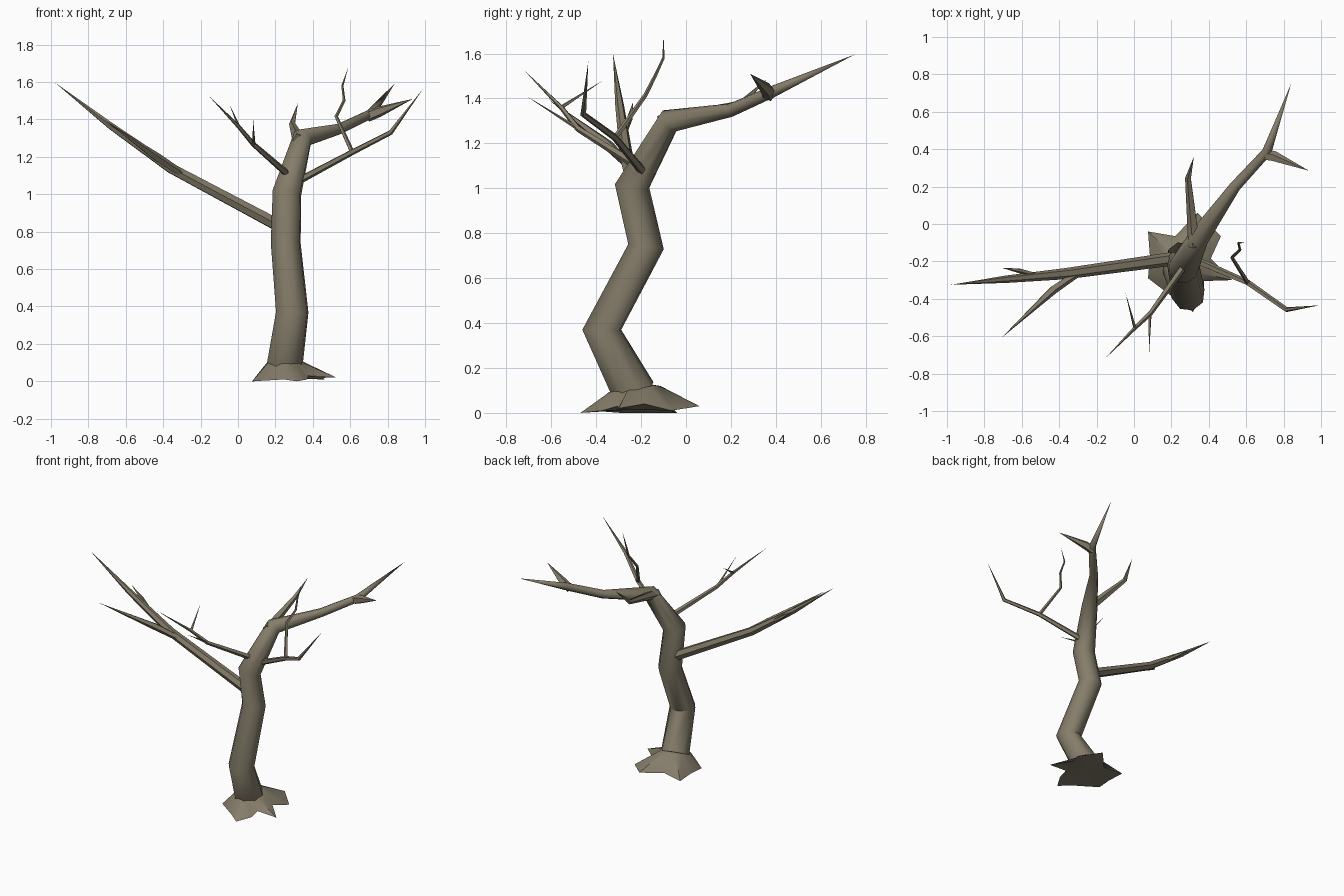
import bpy, bmesh, math
from mathutils import Vector, Matrix

if "Cube" in bpy.data.objects:
    bpy.data.objects.remove(bpy.data.objects["Cube"])

bark = bpy.data.materials.new("grey_brown_bark")
bark.diffuse_color = (0.235, 0.205, 0.145, 1)
bark.use_nodes = True
bark.node_tree.nodes["Principled BSDF"].inputs["Base Color"].default_value = bark.diffuse_color


def finish(name, bm):
    bmesh.ops.recalc_face_normals(bm, faces=bm.faces[:])
    me = bpy.data.meshes.new(name)
    bm.to_mesh(me)
    bm.free()
    me.materials.append(bark)
    for p in me.polygons:
        p.use_smooth = True
    ob = bpy.data.objects.new(name, me)
    bpy.context.collection.objects.link(ob)
    bpy.ops.object.select_all(action='DESELECT')
    ob.select_set(True)
    bpy.context.view_layer.objects.active = ob
    bpy.ops.object.shade_smooth_by_angle(angle=math.radians(50))


def limb(name, path, sides=5, pointed=True):
    """Tapered tube through (x, y, z, radius); the last point may be a tip."""
    pts = [Vector(p[:3]) for p in path]
    bm = bmesh.new()
    rings, prev, frame = [], None, None
    for i, p in enumerate(pts):
        a = (p - pts[i - 1]).normalized() if i else Vector()
        b = (pts[i + 1] - p).normalized() if i < len(pts) - 1 else Vector()
        t = (a + b).normalized()
        if frame is None:
            frame = t.to_track_quat('Z', 'Y').to_matrix()
        else:
            frame = prev.rotation_difference(t).to_matrix() @ frame
        prev = t
        if pointed and i == len(pts) - 1:
            rings.append([bm.verts.new(p)])
            continue
        r = path[i][3]
        rings.append([bm.verts.new(p + frame @ Vector((
            r * math.cos(math.tau * k / sides), r * math.sin(math.tau * k / sides), 0)))
            for k in range(sides)])
    bm.faces.new(rings[0])
    for lo, hi in zip(rings, rings[1:]):
        for k in range(sides):
            j = (k + 1) % sides
            if len(hi) == 1:
                bm.faces.new((lo[k], lo[j], hi[0]))
            else:
                bm.faces.new((lo[k], lo[j], hi[j], hi[k]))
    finish(name, bm)


# Trunk, leaning over into the main right bough
limb("trunk", [(.25, -.23, .09, .1), (.29, -.375, .37, .09), (.255, -.178, .74, .083),
               (.262, -.24, 1.01, .08), (.345, -.075, 1.3, .056), (.54, .2, 1.348, .03),
               (.71, .385, 1.43, .026), (.84, .75, 1.595, 0)], sides=8)

# Flared root base: star outline lofted to a collar around the trunk
star = [(.34, .06, .03), (.22, -.065, .01), (.075, -.04, 0), (.085, -.17, 0),
        (.075, -.29, 0), (.245, -.42, .01), (.315, -.47, 0), (.37, -.375, .01),
        (.375, -.305, .03), (.525, -.3, .02), (.41, -.185, .04), (.465, -.065, .01)]
bm = bmesh.new()
outer, collar = [], []
for x, y, z in star:
    a = math.atan2(y + .23, x - .25)
    outer.append(bm.verts.new((x, y, z)))
    collar.append(bm.verts.new((.25 + .093 * math.cos(a), -.23 + .118 * math.sin(a),
                                .105 + .015 * math.sin(a))))
n = len(star)
for k in range(n):
    j = (k + 1) % n
    bm.faces.new((outer[k], outer[j], collar[j], collar[k]))
under = bm.verts.new((.25, -.23, .015))
top = bm.verts.new((.25, -.24, .14))
for k in range(n):
    j = (k + 1) % n
    bm.faces.new((outer[j], outer[k], under))
    bm.faces.new((collar[k], collar[j], top))
finish("root_flare", bm)

# Forks at the top of the trunk
limb("right_bough_fork", [(.69, .37, 1.415, .03), (.75, .36, 1.44, .03), (.935, .285, 1.51, 0)])
limb("back_branch", [(.325, -.12, 1.29, .035), (.29, .245, 1.375, .017), (.32, .36, 1.487, 0)])

# Long left bough and its forks
limb("left_bough", [(.25, -.18, .815, .037), (-.36, -.265, 1.14, .03),
                    (-.68, -.295, 1.365, .02), (-.98, -.325, 1.598, 0)], sides=6)
limb("left_bough_front_fork", [(-.3, -.262, 1.11, .02), (-.43, -.35, 1.195, .024),
                               (-.71, -.61, 1.395, 0)])
limb("left_bough_back_fork", [(-.52, -.275, 1.25, .014), (-.61, -.25, 1.315, .014),
                              (-.705, -.235, 1.385, 0)])

# Front branch with two twigs
limb("front_branch", [(.285, -.2, 1.09, .02), (.085, -.48, 1.265, .014),
                      (.005, -.555, 1.36, .011), (-.155, -.72, 1.525, 0)])
limb("front_twig_upper", [(.005, -.555, 1.36, .009), (-.045, -.37, 1.48, 0)])
limb("front_twig_lower", [(.085, -.48, 1.265, .009), (.08, -.71, 1.41, 0)])

# Right branch with its crooked twig
limb("right_branch", [(.3, -.18, 1.06, .021), (.61, -.315, 1.225, .016),
                      (.815, -.458, 1.33, .014), (.99, -.435, 1.565, 0)])
limb("crooked_twig", [(.61, -.315, 1.225, .013), (.525, -.18, 1.415, .01),
                      (.567, -.137, 1.5, .008), (.558, -.1, 1.58, .006), (.59, -.1, 1.68, 0)])
